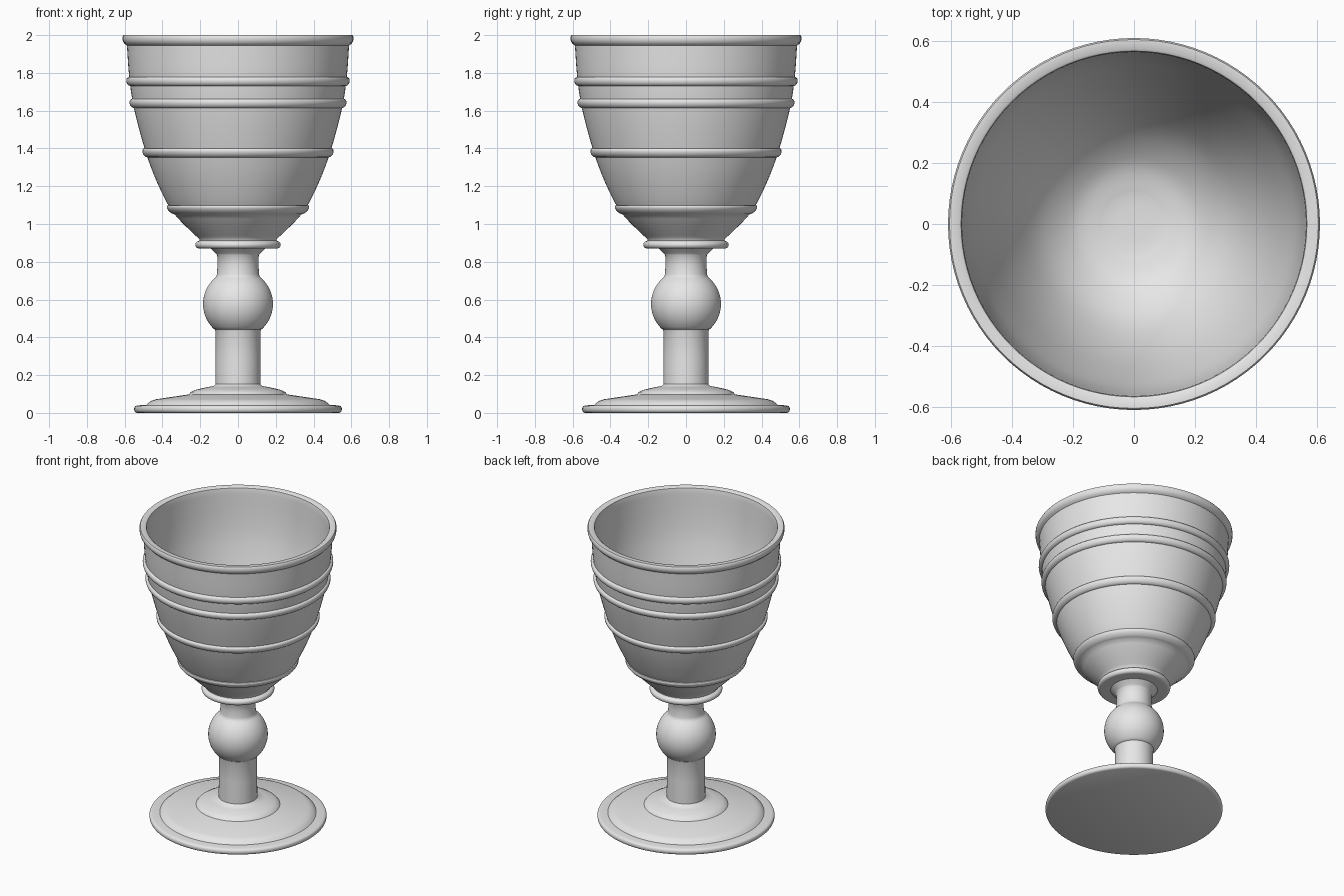
import bpy
import bmesh
import math

default_cube = bpy.data.objects.get("Cube")
if default_cube:
    bpy.data.objects.remove(default_cube, do_unlink=True)

SIDES = 96

# One plain grey for the whole goblet
grey = bpy.data.materials.new("plain grey")
grey.use_nodes = True
colour = (0.8, 0.8, 0.8, 1)
grey.diffuse_color = colour
grey.node_tree.nodes["Principled BSDF"].inputs["Base Color"].default_value = colour


def lathe(name, profile):
    """Turn a (radius, height) profile around the z axis."""
    bm = bmesh.new()
    rings = []
    for r, z in profile:
        if r == 0:
            rings.append([bm.verts.new((0, 0, z))] * SIDES)
        else:
            turn = [math.tau * k / SIDES for k in range(SIDES)]
            rings.append([bm.verts.new((r * math.cos(a), r * math.sin(a), z)) for a in turn])
    for low, high in zip(rings, rings[1:]):
        for k in range(SIDES):
            n = (k + 1) % SIDES
            corners = dict.fromkeys((low[k], low[n], high[n], high[k]))
            bm.faces.new(list(corners))
    mesh = bpy.data.meshes.new(name)
    bm.to_mesh(mesh)
    bm.free()
    mesh.materials.append(grey)
    obj = bpy.data.objects.new(name, mesh)
    bpy.context.collection.objects.link(obj)
    bpy.ops.object.select_all(action='DESELECT')
    obj.select_set(True)
    bpy.context.view_layer.objects.active = obj
    bpy.ops.object.shade_smooth_by_angle(angle=math.radians(40))
    return obj


def smooth_curve(points, steps=6):
    """Catmull-Rom curve through the points."""
    padded = [points[0]] + points + [points[-1]]
    result = []
    for a, b, c, d in zip(padded, padded[1:], padded[2:], padded[3:]):
        for s in range(steps):
            t = s / steps
            result.append(tuple(
                q + t * (r - p) / 2
                + t * t * (2 * p - 5 * q + 4 * r - s4) / 2
                + t ** 3 * (3 * q - p - 3 * r + s4) / 2
                for p, q, r, s4 in zip(a, b, c, d)))
    return result + [points[-1]]


def arc(r, z, rad_r, rad_z, start, end, steps=8):
    """Elliptical arc in the profile plane, angles in degrees."""
    angles = [math.radians(start + (end - start) * k / steps) for k in range(steps + 1)]
    return [(r + rad_r * math.cos(a), z + rad_z * math.sin(a)) for a in angles]


# Foot: flat disc with two low steps
lathe("foot", [(0, 0), (0.535, 0)]
      + arc(0.538, 0.02, 0.012, 0.018, -70, 70, 6)
      + [(0.53, 0.04), (0.485, 0.042), (0.475, 0.052), (0.46, 0.064), (0.435, 0.072),
         (0.26, 0.098), (0.25, 0.11), (0.225, 0.122), (0.17, 0.135), (0.13, 0.142), (0.117, 0.155)])

# Stem: column with a round knob, flaring under the bowl
lathe("stem", [(0.12, 0.13), (0.119, 0.3), (0.118, 0.43), (0.122, 0.442)]
      + arc(0, 0.577, 0.185, 0.183, -46, 48, 24)
      + [(0.115, 0.722), (0.111, 0.735), (0.109, 0.78), (0.11, 0.835), (0.118, 0.845),
         (0.132, 0.858), (0.15, 0.875)])

# Bowl: curved outer wall carrying raised bands
wall = smooth_curve([(0.205, 0.92), (0.335, 1.05), (0.41, 1.18), (0.482, 1.36),
                     (0.548, 1.6), (0.575, 1.77), (0.588, 1.945)])


def wall_radius(z):
    for (r0, z0), (r1, z1) in zip(wall, wall[1:]):
        if z <= z1:
            return r0 + (r1 - r0) * (z - z0) / (z1 - z0)
    return wall[-1][0]


bands = [1.075, 1.377, 1.638, 1.755]
HALF = 0.024
outer = [p for p in wall if all(abs(p[1] - b) > HALF + 0.004 for b in bands)]
for b in bands:
    for r, z in arc(0, b, 0.018, HALF, -90, 90):
        outer.append((wall_radius(z) + r, z))
outer.sort(key=lambda p: p[1])

collar = [(0.145, 0.87), (0.205, 0.87)] + arc(0.206, 0.89, 0.02, 0.02, -80, 80) + [(0.203, 0.913)]
rim = [(0.598, 1.952), (0.607, 1.962), (0.611, 1.975), (0.611, 1.992), (0.606, 2.0),
       (0.575, 2.0), (0.568, 1.995)]
inner = smooth_curve([(0.565, 1.98), (0.551, 1.77), (0.523, 1.6), (0.457, 1.36),
                      (0.385, 1.18), (0.305, 1.05), (0.2, 0.96), (0.1, 0.93)])
lathe("bowl", collar + outer + rim + inner + [(0.06, 0.927), (0, 0.927)])
